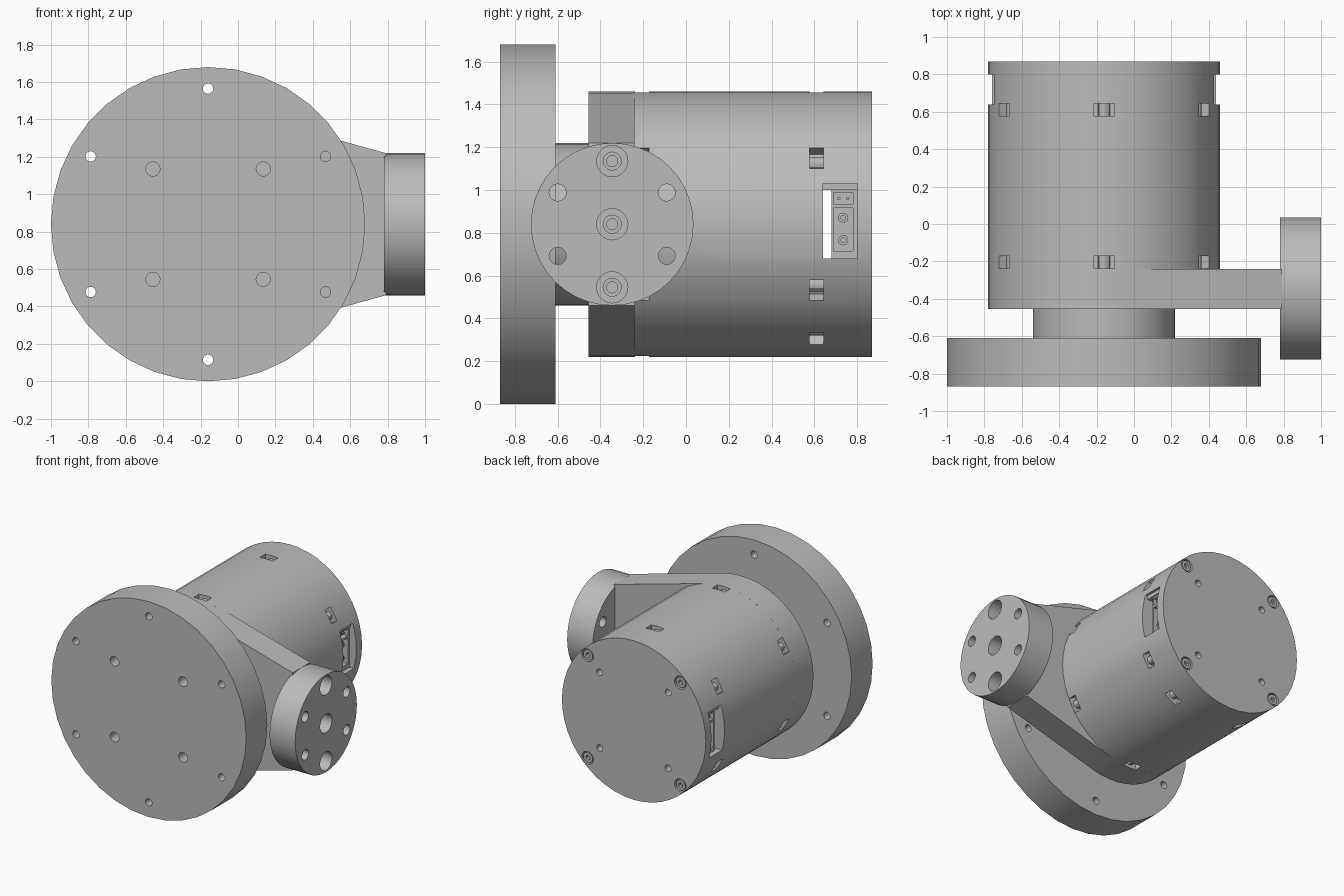
import bpy, bmesh, math
from mathutils import Matrix, Vector

if "Cube" in bpy.data.objects:
    bpy.data.objects.remove(bpy.data.objects["Cube"], do_unlink=True)

mat = bpy.data.materials.new("machined grey")
mat.use_nodes = True
GREY = (0.5, 0.5, 0.5, 1)
mat.diffuse_color = GREY
mat.node_tree.nodes["Principled BSDF"].inputs["Base Color"].default_value = GREY

CX, CZ = -0.16, 0.84          # main axis, runs along y
DY = -0.345                   # output disc axis, runs along x
BODY_R = 0.62


def finish(name, bm):
    bmesh.ops.recalc_face_normals(bm, faces=bm.faces)
    mesh = bpy.data.meshes.new(name)
    bm.to_mesh(mesh)
    bm.free()
    mesh.materials.append(mat)
    obj = bpy.data.objects.new(name, mesh)
    bpy.context.collection.objects.link(obj)
    return obj


def cylinder(name, axis, a, b, radius, u, v, sides=40):
    """Cylinder from a to b along x (u=y, v=z) or y (u=x, v=z)."""
    bm = bmesh.new()
    mid = (a + b) / 2
    if axis == 'X':
        m = Matrix.Translation((mid, u, v)) @ Matrix.Rotation(math.pi / 2, 4, 'Y')
    else:
        m = Matrix.Translation((u, mid, v)) @ Matrix.Rotation(math.pi / 2, 4, 'X')
    bmesh.ops.create_cone(bm, cap_ends=True, segments=sides, radius1=radius,
                          radius2=radius, depth=abs(b - a), matrix=m)
    return finish(name, bm)


def box(name, center, size, tilt=0):
    """Box, optionally turned by tilt about the y direction."""
    bm = bmesh.new()
    m = (Matrix.Translation(center) @ Matrix.Rotation(-tilt, 4, 'Y')
         @ Matrix.Diagonal((*size, 1)))
    bmesh.ops.create_cube(bm, size=1, matrix=m)
    return finish(name, bm)


def cut(target, *cutters):
    for c in cutters:
        mod = target.modifiers.new("cut", 'BOOLEAN')
        mod.operation, mod.solver, mod.object = 'DIFFERENCE', 'EXACT', c
        bpy.context.view_layer.objects.active = target
        bpy.ops.object.modifier_apply(modifier=mod.name)
        bpy.data.objects.remove(c, do_unlink=True)


def around(radius, degrees):
    t = math.radians(degrees)
    return CX + radius * math.cos(t), CZ + radius * math.sin(t)


CORNERS = [(sx, sz) for sx in (-1, 1) for sz in (-1, 1)]

# Mounting flange with six through holes and four blind holes
flange = cylinder("mounting_flange", 'Y', -0.87, -0.61, 0.84, CX, CZ, 36)
for k in range(6):
    cut(flange, cylinder("cutter", 'Y', -1, -0.5, 0.028, *around(0.725, 30 + 60 * k), 16))
for sx, sz in CORNERS:
    cut(flange, cylinder("cutter", 'Y', -1, -0.67, 0.038,
                         CX + 0.295 * sx, CZ + 0.295 * sz, 16))

# Neck between flange and body
cylinder("neck", 'Y', -0.62, -0.445, 0.38, CX, CZ)

# Tapered arm: round housing end, straight tangents to the output disc
bm = bmesh.new()
outline = [around(BODY_R, 74.4 + 211.2 * i / 30) for i in range(31)]
outline += [(0.79, 0.46), (0.79, 1.22)]
face = bm.faces.new([bm.verts.new((x, -0.455, z)) for x, z in outline])
ext = bmesh.ops.extrude_face_region(bm, geom=[face])
bmesh.ops.translate(bm, vec=(0, 0.215, 0),
                    verts=[g for g in ext["geom"] if isinstance(g, bmesh.types.BMVert)])
finish("tapered_arm", bm)

# Output disc with three counterbored holes and four plain holes
disc = cylinder("output_disc", 'X', 0.78, 1.0, 0.38, DY, CZ)
for dz in (-0.295, 0, 0.295):
    for depth, r in ((0.1, 0.073), (0.14, 0.042), (0.19, 0.026)):
        cut(disc, cylinder("cutter", 'X', 1 - depth, 1.1, r, DY, CZ + dz, 20))
for sy, sz in CORNERS:
    cut(disc, cylinder("cutter", 'X', 0.7, 1.1, 0.04, DY + 0.255 * sy, CZ + 0.148 * sz, 16))

# Motor body
body = cylinder("motor_body", 'Y', -0.25, 0.87, BODY_R, CX, CZ, 48)

# Screw windows: front row and back row, each with a screw end inside
windows = [(-0.205, 30 + 60 * k) for k in range(6)]
windows += [(0.61, a) for a in (30, 90, 150, 210, 240, 300, 330)]
for y, a in windows:
    x, z = around(BODY_R, a)
    cut(body, box("cutter", (x, y, z), (0.13, 0.066, 0.11), math.radians(a)))
    x, z = around(BODY_R - 0.055, a)
    cylinder("window_screw", 'Y', y - 0.04, y + 0.04, 0.032, x, z, 12)

# Connector slot running across the body
cut(body, box("cutter", (CX, 0.72, 0.855), (1.6, 0.16, 0.35)))

# Cap holes and screw recesses
for sx, sz in CORNERS:
    x, z = CX + 0.4 * sx, CZ + 0.4 * sz
    cut(body, cylinder("cutter", 'Y', 0.84, 1, 0.05, x, z, 20),
        cylinder("cutter", 'Y', 0.75, 1, 0.026, CX + 0.295 * sx, CZ + 0.295 * sz, 16))
    screw = cylinder("cap_screw", 'Y', 0.8, 0.865, 0.04, x, z, 20)
    cut(screw, cylinder("cutter", 'Y', 0.835, 1, 0.02, x, z, 6))

# Connector panels on both sides of the slot
for side, s in (("left", 1), ("right", -1)):
    def at(d):
        return CX + s * d
    panel = box(side + "_connector", (at(0.5), 0.74, 0.84), (0.12, 0.12, 0.32))
    cut(panel, box("cutter", (at(0.56), 0.735, 0.96), (0.08, 0.09, 0.055)),
        box("cutter", (at(0.56), 0.735, 0.815), (0.08, 0.09, 0.2)))
    for z in (0.765, 0.87):
        pin = cylinder(side + "_connector_screw", 'X', at(0.5), at(0.545), 0.024, 0.735, z, 16)
        cut(pin, cylinder("cutter", 'X', at(0.53), at(0.6), 0.012, 0.735, z, 6))
    for y in (0.715, 0.755):
        cylinder(side + "_connector_pin", 'X', at(0.5), at(0.545), 0.008, y, 0.96, 8)
    box(side + "_connector_tab", (at(0.5), 0.72, 1.015), (0.14, 0.16, 0.03))

# Smooth round walls, keep edges sharp
bpy.ops.object.select_all(action='DESELECT')
for obj in bpy.context.scene.objects:
    if obj.type == 'MESH':
        obj.select_set(True)
        bpy.context.view_layer.objects.active = obj
bpy.ops.object.shade_smooth_by_angle(angle=math.radians(30))
